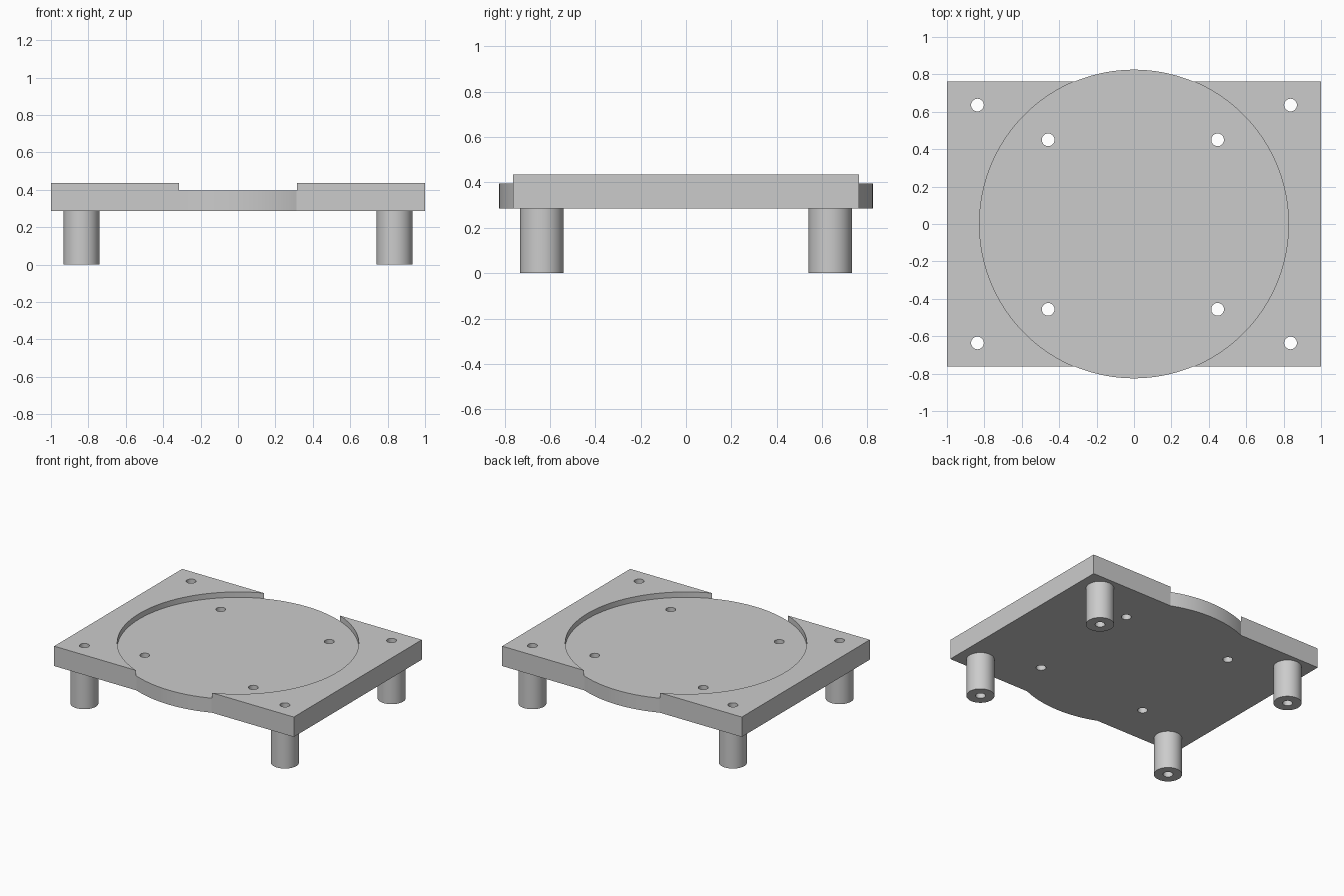
import bpy, bmesh
from math import asin, cos, sin, pi, radians
from mathutils import Matrix

if "Cube" in bpy.data.objects:
    bpy.data.objects.remove(bpy.data.objects["Cube"], do_unlink=True)

# Main sizes
HALF_X, HALF_Y = 1.0, 0.763
BOTTOM, RECESS, TOP = 0.286, 0.395, 0.436
DISC_R, HOLE_R, LEG_R = 0.825, 0.034, 0.096
LEG_X, LEG_Y = 0.837, 0.636
INNER, INNER_X, INNER_Y = 0.453, -0.006, -0.003

grey = bpy.data.materials.new("light grey")
grey.use_nodes = True
colour = (0.6, 0.6, 0.6, 1)
grey.diffuse_color = colour
grey.node_tree.nodes["Principled BSDF"].inputs["Base Color"].default_value = colour


def finish(bm, name):
    bmesh.ops.recalc_face_normals(bm, faces=bm.faces)
    mesh = bpy.data.meshes.new(name)
    bm.to_mesh(mesh)
    bm.free()
    mesh.materials.append(grey)
    obj = bpy.data.objects.new(name, mesh)
    bpy.context.collection.objects.link(obj)
    return obj


def select(obj):
    bpy.ops.object.select_all(action='DESELECT')
    obj.select_set(True)
    bpy.context.view_layer.objects.active = obj


def add_cylinder(bm, x, y, z0, z1, radius, sides):
    bmesh.ops.create_cone(bm, cap_ends=True, segments=sides, radius1=radius,
                          radius2=radius, depth=z1 - z0,
                          matrix=Matrix.Translation((x, y, (z0 + z1) / 2)))


def cut(target, cutter):
    cutter.hide_render = True
    select(target)
    mod = target.modifiers.new("cut", 'BOOLEAN')
    mod.operation = 'DIFFERENCE'
    mod.solver = 'EXACT'
    mod.object = cutter
    bpy.ops.object.modifier_apply(modifier=mod.name)
    bpy.data.objects.remove(cutter, do_unlink=True)


corners = [(sx, sy) for sx in (-1, 1) for sy in (-1, 1)]

# Plate outline: rectangle with a round bulge at front and back
start = asin(HALF_Y / DISC_R)
steps = 40
arc = [start + (pi - 2 * start) * i / steps for i in range(steps + 1)]
half = [(HALF_X, HALF_Y)] + [(DISC_R * cos(a), DISC_R * sin(a)) for a in arc] + [(-HALF_X, HALF_Y)]
outline = half + [(-x, -y) for x, y in half]
bm = bmesh.new()
face = bm.faces.new([bm.verts.new((x, y, BOTTOM)) for x, y in outline])
top = bmesh.ops.extrude_face_region(bm, geom=[face])["geom"]
bmesh.ops.translate(bm, vec=(0, 0, TOP - BOTTOM),
                    verts=[v for v in top if isinstance(v, bmesh.types.BMVert)])
plate = finish(bm, "plate")

# Round recess in the top
bm = bmesh.new()
add_cylinder(bm, 0, 0, RECESS, TOP + 0.1, DISC_R + 0.001, 160)
cut(plate, finish(bm, "recess_cutter"))

# Screw holes through the plate
bm = bmesh.new()
for sx, sy in corners:
    add_cylinder(bm, sx * LEG_X, sy * LEG_Y, BOTTOM - 0.1, TOP + 0.1, HOLE_R, 32)
    add_cylinder(bm, INNER_X + sx * INNER, INNER_Y + sy * INNER,
                 BOTTOM - 0.1, TOP + 0.1, HOLE_R, 32)
cut(plate, finish(bm, "hole_cutter"))

# Hollow legs below the corner holes
parts = [plate]
for sx, sy in corners:
    name = ("front" if sy < 0 else "back") + ("_left" if sx > 0 else "_right") + "_leg"
    bm = bmesh.new()
    add_cylinder(bm, sx * LEG_X, sy * LEG_Y, 0, BOTTOM, LEG_R, 64)
    leg = finish(bm, name)
    bm = bmesh.new()
    add_cylinder(bm, sx * LEG_X, sy * LEG_Y, -0.1, TOP, HOLE_R, 32)
    cut(leg, finish(bm, "bore_cutter"))
    parts.append(leg)

for part in parts:
    select(part)
    bpy.ops.object.shade_smooth_by_angle(angle=radians(30))
    # Walls between the recess and the bulge meet the plate sides at a crisp corner
    for edge in part.data.edges:
        a, b = (part.data.vertices[i].co for i in edge.vertices)
        if part is plate and abs(abs(a.y) - HALF_Y) < 0.002 and abs(a.x - b.x) < 0.002 \
                and abs(a.z - b.z) > 0.01:
            edge.use_edge_sharp = True
